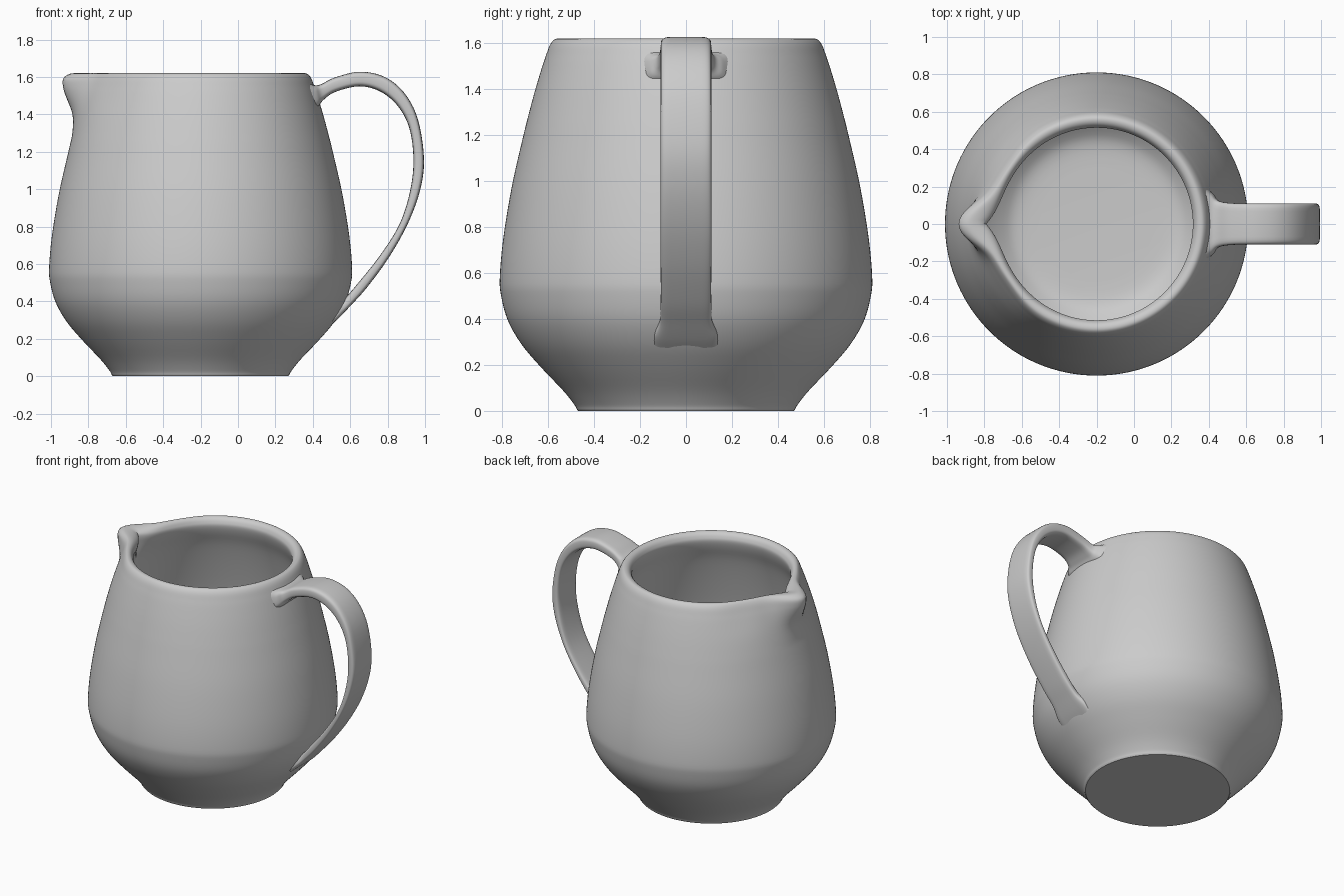
import bpy, bmesh, math

if "Cube" in bpy.data.objects:
    bpy.data.objects.remove(bpy.data.objects["Cube"])

CX = -0.2        # axis of the pot
SEG = 180        # sides around the pot

clay = bpy.data.materials.new("grey_clay")
clay.diffuse_color = (0.6, 0.6, 0.6, 1)
clay.use_nodes = True
clay.node_tree.nodes["Principled BSDF"].inputs["Base Color"].default_value = clay.diffuse_color


def smooth_path(pts, steps):
    """Catmull-Rom curve through tuples of any length."""
    out = []
    for i in range(len(pts) - 1):
        a, b = pts[max(i - 1, 0)], pts[i]
        c, d = pts[i + 1], pts[min(i + 2, len(pts) - 1)]
        for s in range(steps):
            t = s / steps
            out.append(tuple(
                0.5 * (2 * q + (r - p) * t + (2 * p - 5 * q + 4 * r - u) * t * t
                       + (3 * q - p - 3 * r + u) * t ** 3)
                for p, q, r, u in zip(a, b, c, d)))
    return out + [pts[-1]]


def skin(name, rings):
    """Join closed rings into a capped smooth surface."""
    bm = bmesh.new()
    loops = [[bm.verts.new(p) for p in ring] for ring in rings]
    n = len(loops[0])
    for lo, hi in zip(loops, loops[1:]):
        for i in range(n):
            j = (i + 1) % n
            bm.faces.new((lo[i], lo[j], hi[j], hi[i]))
    bm.faces.new(loops[0][::-1])
    bm.faces.new(loops[-1])
    bmesh.ops.recalc_face_normals(bm, faces=bm.faces)
    me = bpy.data.meshes.new(name)
    bm.to_mesh(me)
    bm.free()
    me.materials.append(clay)
    ob = bpy.data.objects.new(name, me)
    bpy.context.collection.objects.link(ob)
    bpy.context.view_layer.objects.active = ob
    ob.select_set(True)
    bpy.ops.object.shade_smooth_by_angle(angle=math.radians(40))
    ob.select_set(False)


# Pot: radius, height, outer spout bulge, inner spout notch
outside = [(.475, .008, 0, 0), (.487, .03, 0, 0), (.535, .09, 0, 0), (.63, .19, 0, 0),
           (.715, .29, 0, 0), (.775, .395, 0, 0), (.804, .5, 0, 0), (.81, .58, 0, 0),
           (.795, .75, 0, 0), (.757, .98, 0, 0), (.707, 1.2, 0, 0), (.682, 1.3, .004, 0),
           (.655, 1.4, .03, 0), (.625, 1.5, .097, 0), (.608, 1.55, .128, 0),
           (.592, 1.592, .142, .0), (.574, 1.615, .12, .01)]
rim = [(.555, 1.62, .085, .03), (.535, 1.612, .04, .05), (.521, 1.593, .01, .065)]
inside = [(.515, 1.565, 0, .075), (.53, 1.51, 0, .068), (.575, 1.4, 0, .035),
          (.635, 1.2, 0, 0), (.69, .98, 0, 0), (.73, .75, 0, 0), (.745, .58, 0, 0),
          (.71, .4, 0, 0), (.62, .25, 0, 0), (.5, .14, 0, 0), (.42, .1, 0, 0), (.3, .09, 0, 0)]


def pot_ring(r, z, bulge, notch):
    ring = []
    for i in range(SEG):
        a = 2 * math.pi * i / SEG
        d = abs(math.degrees(a) - 180)                  # angle away from the spout
        rr = r + bulge * math.exp(-(d / 11) ** 2) + notch * math.exp(-d / 8)
        rr -= 0.1 * bulge * math.exp(-((d - 35) / 14) ** 2)
        ring.append((CX + rr * math.cos(a), rr * math.sin(a), z))
    return ring


profile = [(.468, 0, 0, 0)] + smooth_path(outside + rim + inside, 4)
skin("pot", [pot_ring(*p) for p in profile])

# Handle strap: outer x, z, inner x, z, half width
strap = [(.375, 1.57, .40, 1.41, .19), (.41, 1.556, .432, 1.445, .16),
         (.445, 1.562, .458, 1.478, .125), (.52, 1.598, .52, 1.52, .112),
         (.65, 1.628, .645, 1.55, .11), (.78, 1.602, .755, 1.525, .11),
         (.885, 1.52, .85, 1.45, .11), (.96, 1.38, .915, 1.33, .11),
         (.994, 1.17, .938, 1.16, .11), (.975, 1.0, .92, .99, .11),
         (.91, .82, .862, .81, .11), (.81, .64, .755, .64, .11),
         (.69, .475, .635, .49, .11), (.60, .375, .567, .41, .113),
         (.54, .312, .53, .37, .135), (.50, .275, .50, .34, .14)]


def strap_ring(xo, zo, xi, zi, w):
    ring = []
    for i in range(32):
        a = 2 * math.pi * i / 32
        c, s = math.cos(a), math.sin(a)
        y = w * math.copysign(abs(c) ** 0.3, c)
        t = 0.5 + 0.5 * math.copysign(abs(s) ** 0.6, s)
        ring.append((xi + (xo - xi) * t, y, zi + (zo - zi) * t))
    return ring


skin("handle", [strap_ring(*p) for p in smooth_path(strap, 6)])
